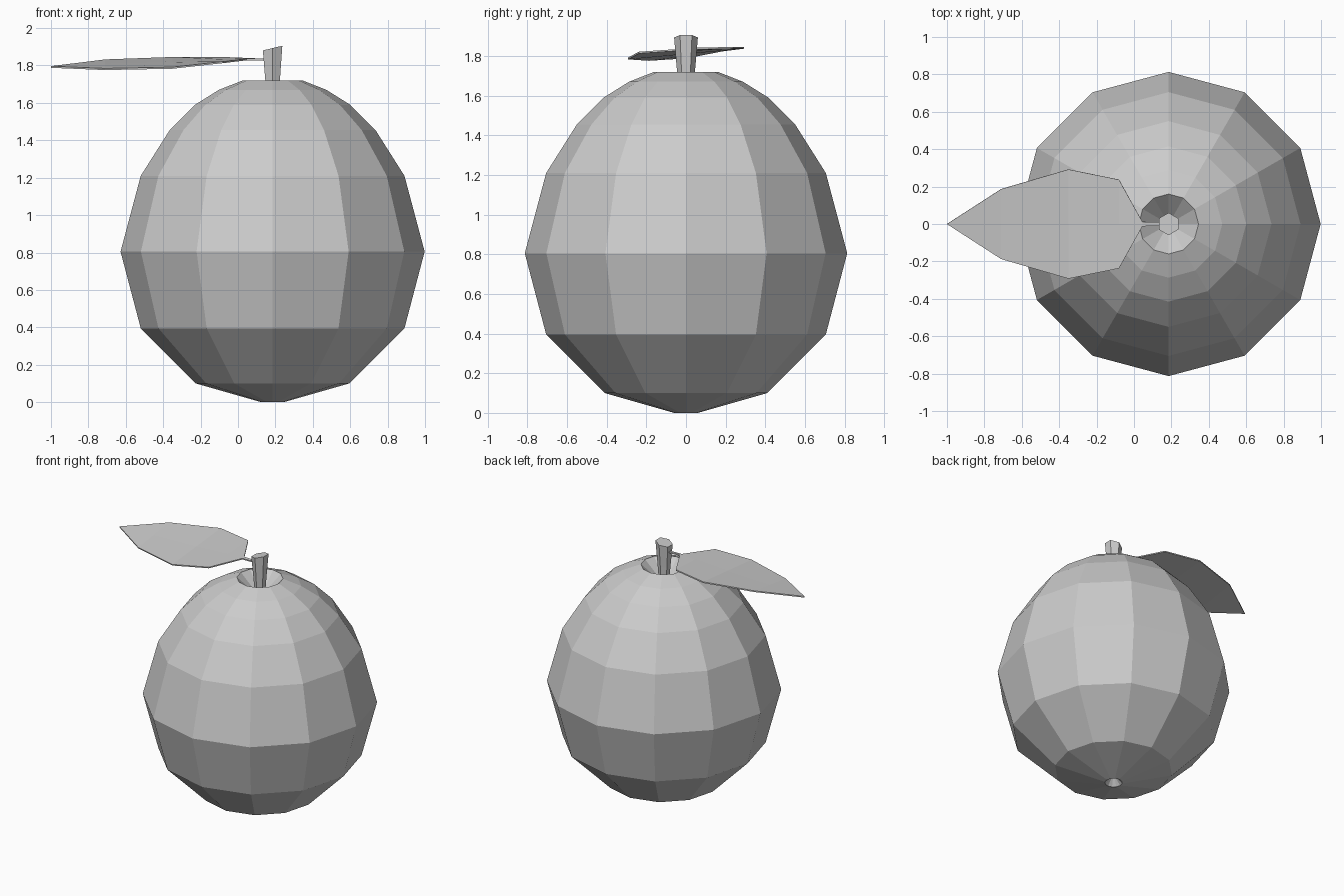
import bpy, bmesh, math
from mathutils import Vector

if "Cube" in bpy.data.objects:
    bpy.data.objects.remove(bpy.data.objects["Cube"], do_unlink=True)

grey = bpy.data.materials.new("plain_grey")
grey.use_nodes = True
COLOUR = (0.6, 0.6, 0.6, 1)
grey.diffuse_color = COLOUR
grey.node_tree.nodes["Principled BSDF"].inputs["Base Color"].default_value = COLOUR

CENTRE = 0.185


def finish(name, bm):
    bmesh.ops.recalc_face_normals(bm, faces=bm.faces)
    mesh = bpy.data.meshes.new(name)
    bm.to_mesh(mesh)
    bm.free()
    mesh.materials.append(grey)
    obj = bpy.data.objects.new(name, mesh)
    bpy.context.collection.objects.link(obj)
    return obj


def lathe(name, profile, sides, turn=0.0, slope=0.0):
    """Stack rings of (radius, height) and cap both ends; slope tilts the last ring."""
    bm = bmesh.new()
    rings = []
    for r, z in profile:
        tilt = slope if (r, z) == profile[-1] else 0
        ring = []
        for i in range(sides):
            a = turn + math.tau * i / sides
            x = r * math.cos(a)
            ring.append(bm.verts.new((CENTRE + x, r * math.sin(a), z + tilt * x)))
        rings.append(ring)
    for low, high in zip(rings, rings[1:]):
        for i in range(sides):
            j = (i + 1) % sides
            bm.faces.new((low[i], low[j], high[j], high[i]))
    bm.faces.new(rings[0])
    bm.faces.new(rings[-1])
    return finish(name, bm)


# Fruit body with a dimple below and a bowl around the stem
lathe("fruit_body", [
    (0.015, 0.05), (0.06, 0.0), (0.41, 0.1), (0.705, 0.395), (0.813, 0.805),
    (0.705, 1.21), (0.55, 1.455), (0.415, 1.59), (0.287, 1.67),
    (0.16, 1.72), (0.02, 1.59)], 12)

# Six-sided stem with a slanted top
lathe("stem", [(0.035, 1.58), (0.045, 1.72), (0.06, 1.893)], 6, math.pi / 6, 0.24)

# Leaf with its stalk: stations of (x, half width, middle height, side rise)
stations = [(0.15, 0.01, 1.832, 0.0), (0.045, 0.012, 1.834, 0.002),
            (-0.08, 0.237, 1.829, 0.012), (-0.35, 0.292, 1.814, 0.027),
            (-0.71, 0.187, 1.804, 0.024)]
bm = bmesh.new()
rows = [[bm.verts.new((x, s * w, z + s * rise)) for s in (-1, 0, 1)]
        for x, w, z, rise in stations]
for a, b in zip(rows, rows[1:]):
    for i in range(2):
        bm.faces.new((a[i], a[i + 1], b[i + 1], b[i]))
tip = bm.verts.new(Vector((-1.0, 0, 1.792)))
for i in range(2):
    bm.faces.new((rows[-1][i], rows[-1][i + 1], tip))
leaf = finish("leaf", bm)
thick = leaf.modifiers.new("thickness", "SOLIDIFY")
thick.thickness = 0.009
thick.offset = 0
